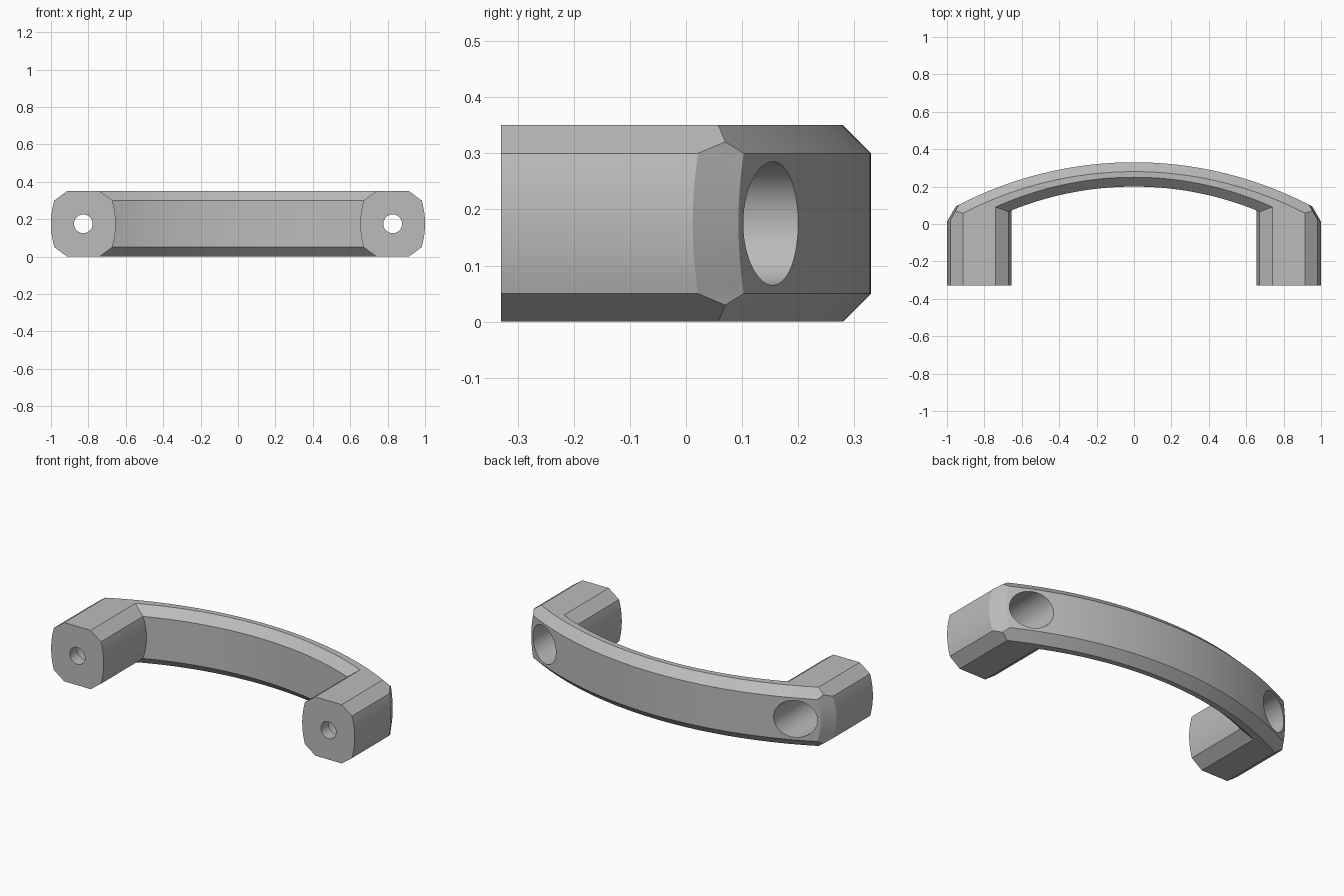
import bpy
import bmesh
import math

cube = bpy.data.objects.get("Cube")
if cube:
    bpy.data.objects.remove(cube, do_unlink=True)

H = 0.35           # handle thickness
MID = H / 2
CH = 0.05          # edge chamfer height
FRONT = -0.33      # mounting face
LEG_X = 0.827      # leg axis
HALF_FLAT = MID - CH

grey = bpy.data.materials.new("light_grey")
grey.use_nodes = True
colour = (0.5, 0.5, 0.5, 1)
grey.diffuse_color = colour
grey.node_tree.nodes["Principled BSDF"].inputs["Base Color"].default_value = colour


def bulge(z):
    """Slight outward crown across the flat band of a side."""
    t = abs(z - MID) / HALF_FLAT
    return max(0, 1 - t * t)


def chamfer(z):
    """0 on the flat band, rising to 1 at the top and bottom faces."""
    return max(0, abs(z - MID) - HALF_FLAT) / CH


def add_mesh(name, bm):
    bmesh.ops.recalc_face_normals(bm, faces=bm.faces[:])
    mesh = bpy.data.meshes.new(name)
    bm.to_mesh(mesh)
    bm.free()
    mesh.materials.append(grey)
    obj = bpy.data.objects.new(name, mesh)
    bpy.context.collection.objects.link(obj)
    return obj


def loft(name, outline, margin, crowned=True):
    """Stack horizontal outlines outline(z) into a closed solid."""
    steps = 12 if crowned else 1
    levels = [-margin] + [CH + (H - 2 * CH) * i / steps for i in range(steps + 1)]
    levels.append(H + margin)
    bm = bmesh.new()
    rings = [[bm.verts.new((x, y, z)) for x, y in outline(z)] for z in levels]
    n = len(rings[0])
    for a, b in zip(rings, rings[1:]):
        for i in range(n):
            j = (i + 1) % n
            bm.faces.new((a[i], a[j], b[j], b[i]))
    bm.faces.new(rings[0])
    bm.faces.new(rings[-1])
    return add_mesh(name, bm)


def sector(radius, centre_y, segments=96):
    """Quarter-circle wedge opening towards the back."""
    pts = [(0, centre_y)]
    for i in range(segments + 1):
        a = math.radians(45 - 90 * i / segments)
        pts.append((radius * math.sin(a), centre_y + radius * math.cos(a)))
    return pts


def box_outline(half, y0, y1):
    return [(-half, y0), (half, y0), (half, y1), (-half, y1)]


def corner_outline(z):
    """Trapezoid whose slanted sides chamfer the back corners."""
    offset = 1.74 + 0.022 * bulge(z)
    front, back = (offset + 0.5) / 1.75, (offset - 0.5) / 1.75
    return [(-front, -0.5), (front, -0.5), (back, 0.5), (-back, 0.5)]


def cylinder(name, x, radius, y0, y1):
    pts = [(x + radius * math.cos(2 * math.pi * i / 64),
            MID + radius * math.sin(2 * math.pi * i / 64)) for i in range(64)]
    bm = bmesh.new()
    ends = [[bm.verts.new((px, y, pz)) for px, pz in pts] for y in (y0, y1)]
    for i in range(64):
        j = (i + 1) % 64
        bm.faces.new((ends[0][i], ends[0][j], ends[1][j], ends[1][i]))
    bm.faces.new(ends[0])
    bm.faces.new(ends[1])
    return add_mesh(name, bm)


def combine(target, tool, operation):
    mod = target.modifiers.new(operation.lower(), "BOOLEAN")
    mod.operation = operation
    mod.solver = "EXACT"
    mod.object = tool
    bpy.context.view_layer.objects.active = target
    bpy.ops.object.modifier_apply(modifier=mod.name)
    bpy.data.objects.remove(tool, do_unlink=True)


# Bowed outer body with chamfered long edges
handle = loft("pull_handle", lambda z: sector(2.04 - CH * chamfer(z), -1.71), 0, False)

# Crowned outer sides, flat mounting face and chamfered back corners
sides = loft("side_limit", lambda z: box_outline(
    LEG_X + 0.155 + 0.018 * bulge(z) - 0.068 * chamfer(z), FRONT, 0.6), 0.02)
combine(handle, sides, "INTERSECT")
combine(handle, loft("corner_limit", corner_outline, 0.02), "INTERSECT")

# Finger opening: curved grip underside bounded by crowned inner leg sides
opening = loft("finger_opening", lambda z: sector(1.75 + CH * chamfer(z), -1.55), 0.02, False)
inner = loft("inner_limit", lambda z: box_outline(
    LEG_X - 0.155 - 0.018 * bulge(z) + 0.068 * chamfer(z), -0.6, 0.6), 0.03)
combine(opening, inner, "INTERSECT")
combine(handle, opening, "DIFFERENCE")

# Screw holes with deep counterbores from the back
for side in (-1, 1):
    combine(handle, cylinder("counterbore", side * LEG_X, 0.11, -0.26, 0.6), "DIFFERENCE")
    combine(handle, cylinder("screw_hole", side * LEG_X, 0.05, -0.5, 0), "DIFFERENCE")

# Smooth curved surfaces, crisp chamfer edges
bpy.ops.object.select_all(action="DESELECT")
handle.select_set(True)
bpy.context.view_layer.objects.active = handle
bpy.ops.object.shade_smooth_by_angle(angle=math.radians(15))
